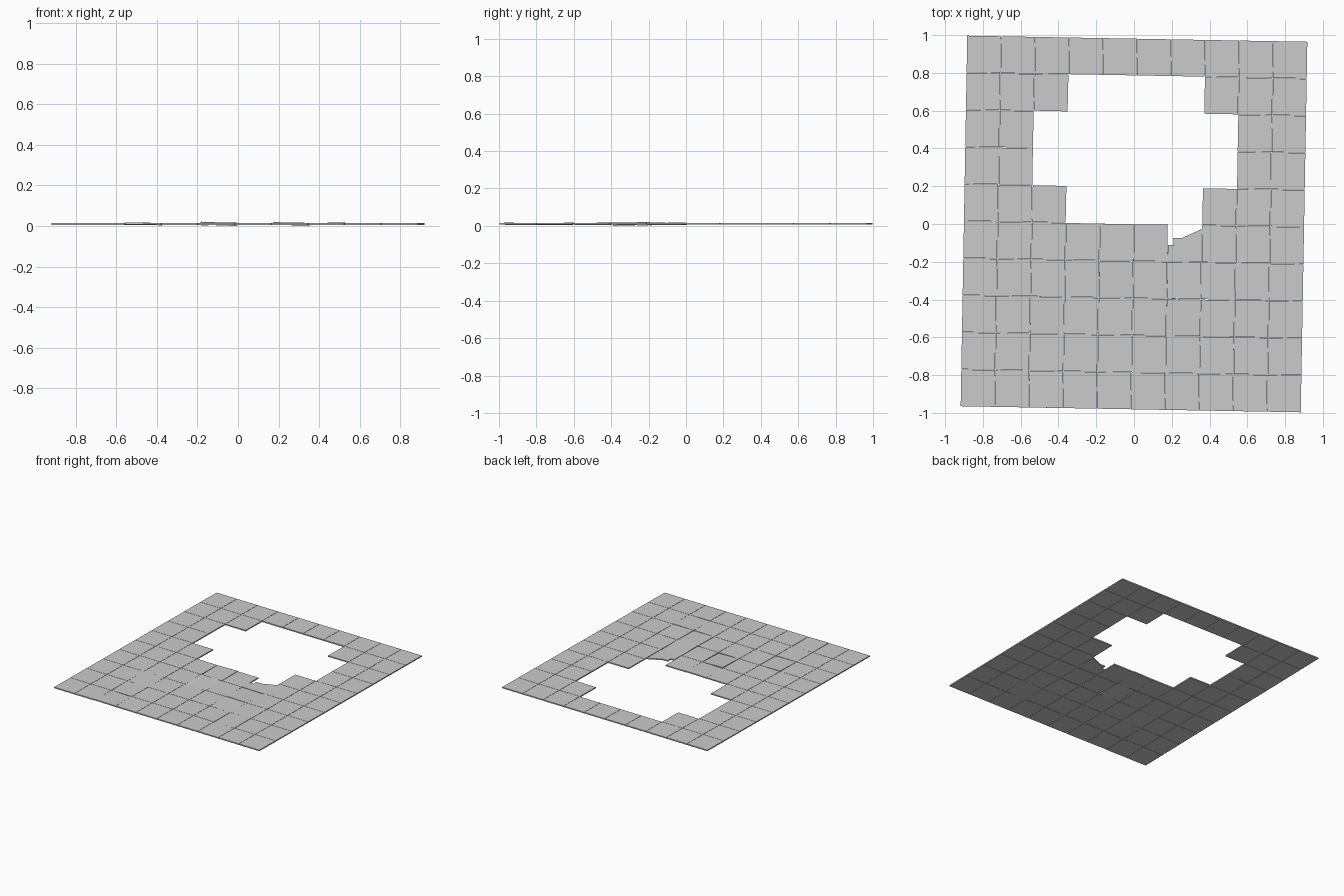
import bpy, bmesh, random
from math import radians
from mathutils import Vector, Matrix

if "Cube" in bpy.data.objects:
    bpy.data.objects.remove(bpy.data.objects["Cube"])

random.seed(4)
COLS = ROWS = 10
W, D = 0.1803, 0.1964          # tile pitch
GAP = 0.0022
Z0, Z1 = 0.0075, 0.0165        # bottom and top of a level tile
TURN = Matrix.Rotation(radians(-1.02), 4, 'Z')

# missing tiles: row from the back -> range of columns
HOLE = {1: range(3, 7), 2: range(2, 8), 3: range(2, 8), 4: range(3, 7)}
# loose tiles that sit tilted: (row, column) -> degrees about x, y
TILT = {(6, 4): (1.6, 2.2), (5, 4): (0.8, -1.0), (6, 6): (-1.4, 1.2), (7, 2): (0.8, 0.8),
        (9, 2): (-0.6, 0.7), (8, 7): (0.6, -0.7), (7, 6): (0.5, 0.9)}


def slab(bm, outline, matrix):
    """Extrude a flat outline to tile thickness."""
    h = (Z1 - Z0) / 2
    low = [bm.verts.new(matrix @ Vector((x, y, -h))) for x, y in outline]
    top = [bm.verts.new(matrix @ Vector((x, y, h))) for x, y in outline]
    bm.faces.new(low[::-1])
    bm.faces.new(top)
    n = len(outline)
    for i in range(n):
        j = (i + 1) % n
        bm.faces.new((low[i], low[j], top[j], top[i]))


def make_object(name, bm):
    bmesh.ops.recalc_face_normals(bm, faces=bm.faces)
    mesh = bpy.data.meshes.new(name)
    bm.to_mesh(mesh)
    bm.free()
    ob = bpy.data.objects.new(name, mesh)
    bpy.context.collection.objects.link(ob)
    return ob


def placement(r, c):
    x, y = (c - (COLS - 1) / 2) * W, ((ROWS - 1) / 2 - r) * D
    tx, ty = TILT.get((r, c), (0, 0))
    spin = random.uniform(-0.4, 0.4) if 0 < r < 9 and 0 < c < 9 else 0
    return (TURN @ Matrix.Translation((x, y, (Z0 + Z1) / 2))
            @ Matrix.Rotation(radians(tx), 4, 'X') @ Matrix.Rotation(radians(ty), 4, 'Y')
            @ Matrix.Rotation(radians(spin), 4, 'Z'))


# whole floor tiles
a, b = (W - GAP) / 2, (D - GAP) / 2
bm = bmesh.new()
for r in range(ROWS):
    for c in range(COLS):
        if c in HOLE.get(r, ()) or (r, c) == (5, 6):
            continue
        slab(bm, [(-a, -b), (a, -b), (a, b), (-a, b)], placement(r, c))
make_object("floor_tiles", bm)

# broken tile at the edge of the opening
bm = bmesh.new()
slab(bm, [(-a, -b), (a, -b), (a, 0.078), (-0.015, 0.029), (-0.062, 0.029),
          (-0.058, -0.009), (-a, -0.009)],
     placement(5, 6) @ Matrix.Rotation(radians(1.2), 4, 'Y'))
make_object("broken_tile", bm)

# rest the lowest corner on z = 0
obs = list(bpy.context.collection.objects)
low = min(v.co.z for o in obs for v in o.data.vertices)
for o in obs:
    o.data.transform(Matrix.Translation((0, 0, -low)))
